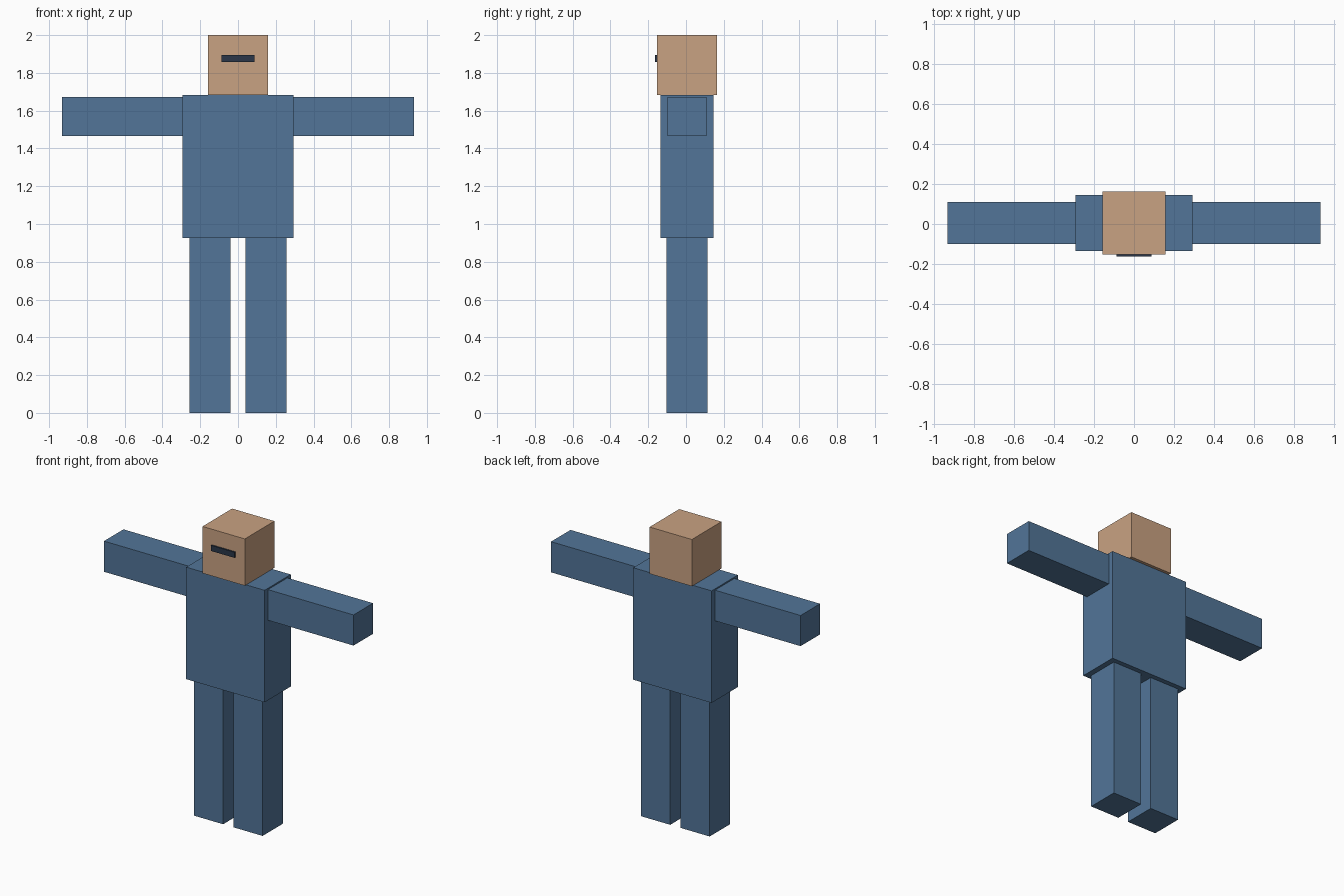
import bpy

if "Cube" in bpy.data.objects:
    bpy.data.objects.remove(bpy.data.objects["Cube"])

YC = 0.005  # body sits slightly back so the face strip fits the centred bounds


def material(name, rgb):
    m = bpy.data.materials.new(name)
    m.diffuse_color = (*rgb, 1.0)
    m.use_nodes = True
    m.node_tree.nodes["Principled BSDF"].inputs["Base Color"].default_value = m.diffuse_color
    return m


def box(name, lo, hi, mat):
    """Box spanning two opposite corners."""
    centre = [(a + b) / 2 for a, b in zip(lo, hi)]
    bpy.ops.mesh.primitive_cube_add(size=1, location=centre)
    ob = bpy.context.object
    ob.name = name
    ob.scale = [b - a for a, b in zip(lo, hi)]
    bpy.ops.object.transform_apply(location=False, rotation=False, scale=True)
    ob.data.materials.append(mat)
    return ob


cloth = material("blue_cloth", (0.084, 0.178, 0.314))
skin = material("skin", (0.584, 0.361, 0.223))
dark = material("dark_strip", (0.024, 0.037, 0.065))

# Torso and head
box("torso", (-0.293, YC - 0.14, 0.925), (0.293, YC + 0.14, 1.682), cloth)
box("head", (-0.158, YC - 0.158, 1.684), (0.158, YC + 0.158, 2.0), skin)

# Eye strip on the front of the head
box("eye_strip", (-0.088, YC - 0.168, 1.857), (0.088, YC - 0.156, 1.895), dark)

# Arms and legs, one per side
for side, label in ((-1, "right"), (1, "left")):
    for part, x0, x1, half, z0, z1 in (
        ("arm", 0.293, 0.933, 0.104, 1.466, 1.673),
        ("leg", 0.039, 0.256, 0.108, 0.0, 0.925),
    ):
        a, b = sorted((side * x0, side * x1))
        box(f"{label}_{part}", (a, YC - half, z0), (b, YC + half, z1), cloth)
